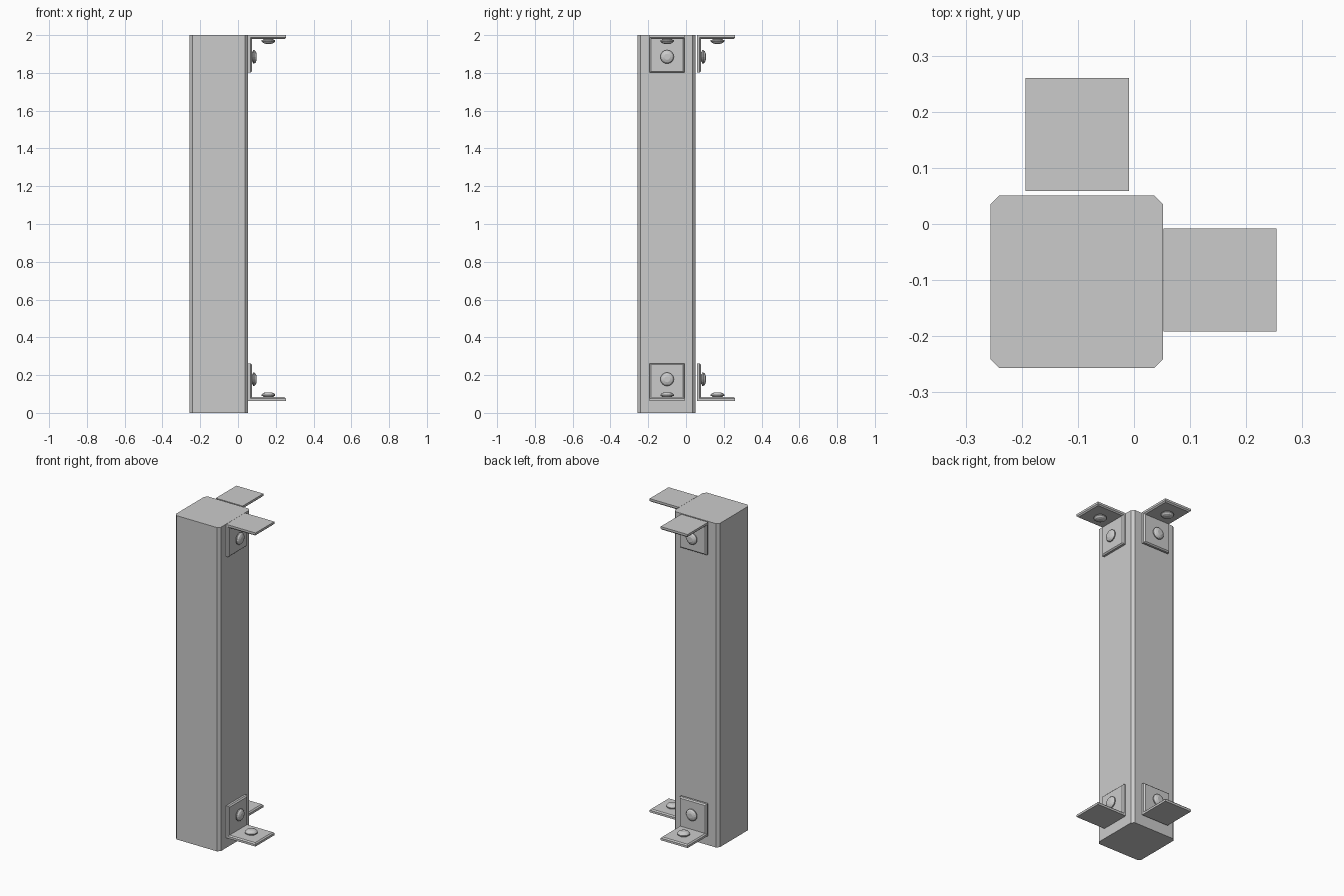
import bpy, bmesh, math
from mathutils import Matrix, Vector

if "Cube" in bpy.data.objects:
    bpy.data.objects.remove(bpy.data.objects["Cube"])

T, W, L, H = 0.02, 0.184, 0.201, 0.199   # bracket thickness, width, reach, height


def finish(bm, name, matrix=Matrix()):
    bm.transform(matrix)
    bmesh.ops.recalc_face_normals(bm, faces=bm.faces)
    me = bpy.data.meshes.new(name)
    bm.to_mesh(me)
    bm.free()
    ob = bpy.data.objects.new(name, me)
    bpy.context.collection.objects.link(ob)
    return ob


def prism(points, vector):
    bm = bmesh.new()
    face = bm.faces.new([bm.verts.new(p) for p in points])
    ext = bmesh.ops.extrude_face_region(bm, geom=[face])
    bmesh.ops.translate(bm, vec=vector,
                        verts=[v for v in ext["geom"] if isinstance(v, bmesh.types.BMVert)])
    bmesh.ops.recalc_face_normals(bm, faces=bm.faces)
    return bm


def bracket(name, matrix):
    # L profile, with the rims of its two inner faces chamfered
    prof = [(0, 0), (L, 0), (L, T), (T, T), (T, H), (0, H)]
    bm = prism([(x, -W / 2, z) for x, z in prof], (0, W, 0))
    inner = [f for f in bm.faces
             if all(abs(v.co.x - T) < 1e-5 for v in f.verts)
             or all(abs(v.co.z - T) < 1e-5 for v in f.verts)]
    rim = [e for e in bm.edges if sum(f in inner for f in e.link_faces) == 1]
    bmesh.ops.bevel(bm, geom=rim, offset=0.007, segments=1, affect='EDGES')
    finish(bm, name, matrix)


def bolt(name, matrix):
    # domed head turned around local z, undercut where it meets the plate
    prof = [(0.026, -0.004), (0.026, 0.004), (0.036, 0.007), (0.036, 0.013),
            (0.029, 0.021), (0.016, 0.026)]
    bm, n = bmesh.new(), 16
    rings = [[bm.verts.new((r * math.cos(2 * math.pi * i / n),
                            r * math.sin(2 * math.pi * i / n), z)) for i in range(n)]
             for r, z in prof]
    for a, b in zip(rings, rings[1:]):
        for i in range(n):
            bm.faces.new((a[i], a[(i + 1) % n], b[(i + 1) % n], b[i]))
    bm.faces.new(rings[0])
    bm.faces.new(rings[-1])
    finish(bm, name, matrix)


# Square post with chamfered vertical corners
cx, cy, h, c = -0.102, -0.103, 0.154, 0.016
outline = [(h, h - c), (h - c, h), (c - h, h), (-h, h - c),
           (-h, c - h), (c - h, -h), (h - c, -h), (h, c - h)]
finish(prism([(cx + x, cy + y, 0) for x, y in outline], (0, 0, 2)), "post")

# Brackets with two bolts each, on the right and back faces, bottom and top
sides = {"right": (Vector((0.053, -0.1, 0)), 0),
         "back": (Vector((-0.101, 0.059, 0)), math.pi / 2)}
for side, (pos, angle) in sides.items():
    for level, z, flip in (("lower", 0.063, 1), ("upper", 2.0, -1)):
        m = (Matrix.Translation(pos + Vector((0, 0, z)))
             @ Matrix.Rotation(angle, 4, 'Z') @ Matrix.Diagonal((1, 1, flip, 1)))
        bracket(f"{level}_{side}_bracket", m)
        bolt(f"{level}_{side}_shelf_bolt", m @ Matrix.Translation((0.108, 0, T)))
        bolt(f"{level}_{side}_post_bolt", m @ Matrix.Translation((T, 0, 0.115))
             @ Matrix.Rotation(math.pi / 2, 4, 'Y'))
